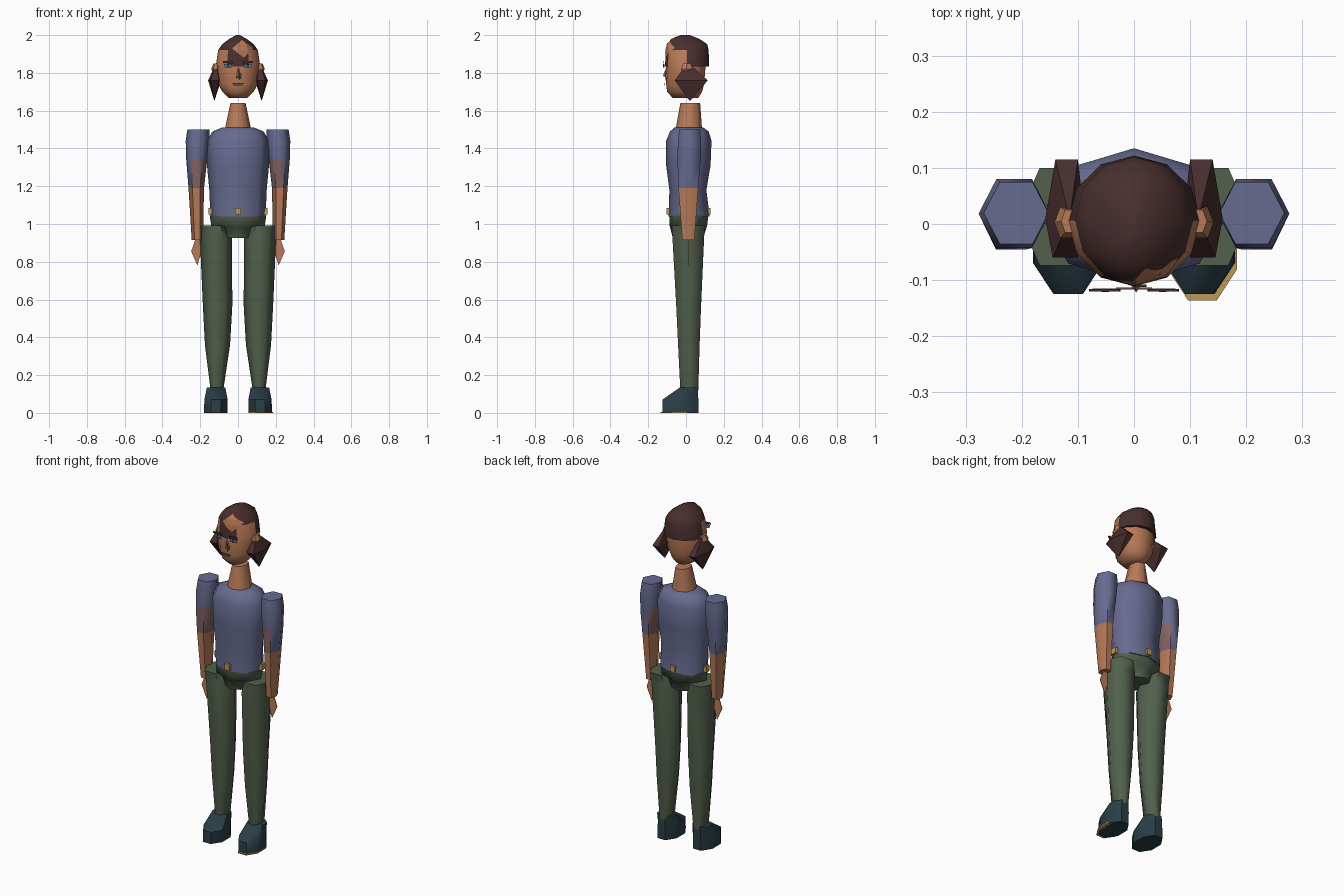
import bpy, bmesh, math

if "Cube" in bpy.data.objects:
    bpy.data.objects.remove(bpy.data.objects["Cube"])


def material(name, r, g, b):
    m = bpy.data.materials.new(name)
    lin = [(c / 255 / 12.92) if c < 10 else ((c / 255 + 0.055) / 1.055) ** 2.4 for c in (r, g, b)]
    m.diffuse_color = (*lin, 1)
    m.use_nodes = True
    m.node_tree.nodes["Principled BSDF"].inputs["Base Color"].default_value = (*lin, 1)
    return m


skin = material("skin", 184, 122, 88)
sleeve_edge = material("sleeve_edge", 130, 98, 98)
shirt = material("shirt_blue", 103, 107, 143)
trousers = material("trousers_green", 82, 96, 76)
leather = material("shoe_teal", 42, 62, 70)
hair = material("hair_brown", 72, 46, 46)
gold = material("brass", 190, 152, 86)
iris = material("eye_grey_blue", 98, 118, 148)
lip = material("lip_brown", 100, 72, 72)


def finish(name, bm, mats, rule=None, angle=65):
    bmesh.ops.recalc_face_normals(bm, faces=bm.faces)
    if rule:
        for f in bm.faces:
            f.material_index = rule(f.calc_center_median(), f.normal)
    me = bpy.data.meshes.new(name)
    bm.to_mesh(me)
    bm.free()
    ob = bpy.data.objects.new(name, me)
    bpy.context.collection.objects.link(ob)
    for m in mats:
        me.materials.append(m)
    if angle:
        bpy.ops.object.select_all(action='DESELECT')
        ob.select_set(True)
        bpy.context.view_layer.objects.active = ob
        bpy.ops.object.shade_smooth_by_angle(angle=math.radians(angle))
    return ob


def bridge(name, rings, mats, rule=None, angle=65):
    """Skin a stack of equal point rings and cap both ends."""
    bm = bmesh.new()
    vs = [[bm.verts.new(p) for p in r] for r in rings]
    n = len(rings[0])
    for a, b in zip(vs, vs[1:]):
        for i in range(n):
            bm.faces.new((a[i], a[(i + 1) % n], b[(i + 1) % n], b[i]))
    bm.faces.new(vs[0])
    bm.faces.new(vs[-1])
    return finish(name, bm, mats, rule, angle)


def loft(name, levels, mats, n=8, turn=0, side=1, rule=None, angle=65):
    """Polygon sections fitted in boxes: (z, x0, x1, y0, y1)."""
    unit = [(math.cos(t), math.sin(t)) for t in (math.tau * i / n + turn for i in range(n))]
    mx = max(p[0] for p in unit)
    my = max(p[1] for p in unit)
    rings = [[(side * ((x0 + x1) / 2 + u / mx * (x1 - x0) / 2),
               (y0 + y1) / 2 + v / my * (y1 - y0) / 2, z) for u, v in unit]
             for z, x0, x1, y0, y1 in levels]
    return bridge(name, rings, mats, rule, angle)


def sym(levels):
    return [(z, -w, w, y0, y1) for z, w, y0, y1 in levels]


def plate(name, pts, y, mat, depth=0.004):
    """Thin upright plate from x, z points."""
    return bridge(name, [[(x, yy, z) for x, z in pts] for yy in (y, y + depth)], [mat], angle=0)


def block(name, c, s, mat):
    bm = bmesh.new()
    bmesh.ops.create_cube(bm, size=1)
    for v in bm.verts:
        v.co = [c[i] + v.co[i] * s[i] for i in range(3)]
    return finish(name, bm, [mat], angle=0)


# Body core
loft("torso", sym([(1.04, .146, -.092, .125), (1.18, .152, -.088, .108), (1.31, .164, -.105, .13),
                   (1.44, .166, -.105, .135), (1.49, .135, -.085, .12), (1.512, .08, -.06, .09)]), [shirt])
loft("hips", sym([(.925, .07, -.07, .09), (.985, .085, -.085, .11),
                  (.992, .142, -.087, .112), (1.045, .15, -.088, .118)]), [trousers])
loft("neck", sym([(1.5, .07, -.055, .085), (1.64, .04, -.03, .075)]), [skin])

# Belt studs: front, back and both sides
for label, c, s in (("front", (0, -.094, 1.067), (.03, .02, .035)), ("back", (0, .12, 1.067), (.03, .02, .035)),
                    ("left", (.146, .016, 1.067), (.02, .03, .035)), ("right", (-.146, .016, 1.067), (.02, .03, .035))):
    block("belt_stud_" + label, c, s, gold)

# Head, nose and face plates
loft("head", sym([(1.667, .05, -.07, .065), (1.7, .083, -.1, .085), (1.74, .105, -.105, .096),
                  (1.83, .112, -.105, .103), (1.9, .1, -.1, .1)]), [skin], n=12)
bridge("nose", [[(-.012, -.1, 1.77), (.018, -.1, 1.77), (.004, -.122, 1.785)],
                [(-.004, -.1, 1.825), (.008, -.1, 1.825), (.002, -.106, 1.825)]], [skin], angle=0)
plate("nose_shade", [(.004, 1.81), (.022, 1.79), (.006, 1.76)], -.112, lip)
plate("mouth", [(-.032, 1.747), (.032, 1.747), (.02, 1.733), (-.02, 1.733)], -.117, lip)

# Hair cap: bare temples, brown elsewhere
cap = loft("hair_cap", sym([(1.835, .118, -.111, .122), (1.92, .105, -.107, .12), (1.952, .083, -.1, .112),
                            (1.98, .046, -.078, .07), (2.0, .01, -.03, .02)]), [hair, skin], n=12,
           rule=lambda c, n: int(1.84 < c.z < 1.92 and -.09 < c.y < 0))

# Bare forehead patch laid on the cap
bm = bmesh.new()
bm.faces.new([bm.verts.new((x, -.2, z)) for x, z in ((-.03, 1.928), (.03, 1.88), (.078, 1.93), (.02, 1.972))])
bmesh.ops.subdivide_edges(bm, edges=bm.edges, cuts=9, use_grid_fill=True)
patch = finish("forehead_patch", bm, [skin], angle=0)
wrap = patch.modifiers.new("wrap", 'SHRINKWRAP')
wrap.target = cap
wrap.wrap_method = 'PROJECT'
wrap.wrap_mode = 'ABOVE_SURFACE'
wrap.use_project_y = True
wrap.use_positive_direction = True
wrap.offset = .003


def arm_rule(c, n):
    if c.z < 1.19:
        return 0
    inward = n.x * (1 if c.x > 0 else -1) < .3
    return 1 if c.z < 1.34 and inward and n.y < .8 else 2


for s, label in ((1, "left"), (-1, "right")):
    # Eyes, brows, ears and side hair
    plate(label + "_eye", [(s * x, z) for x, z in ((.032, 1.828), (.072, 1.83), (.074, 1.848), (.034, 1.848))],
          -.119, iris)
    plate(label + "_pupil", [(s * x, z) for x, z in ((.045, 1.829), (.058, 1.829), (.058, 1.848), (.045, 1.848))],
          -.121, leather)
    plate(label + "_brow", [(s * x, z) for x, z in ((.024, 1.85), (.08, 1.852), (.078, 1.864), (.026, 1.86))],
          -.12, hair)
    loft(label + "_ear", [(1.775, .1, .115, -.01, .02), (1.82, .1, .142, -.025, .03),
                          (1.85, .1, .13, -.015, .025)], [skin], n=6, side=s, angle=0)
    outline = ((.1, -.06), (.145, -.06), (.158, .01), (.14, .115), (.1, .115), (.09, .03))
    lock = []
    for z, k, cx, cy in ((1.655, .04, .125, .02), (1.76, 1, .12, .02), (1.85, .06, .115, .01)):
        lock.append([(s * (cx + (x - .12) * k), cy + (y - .02) * k, z) for x, y in outline])
    bridge(label + "_hair_lock", lock, [hair], angle=30)

    # Arms with a flat hand
    loft(label + "_arm", [(.915, .185, .245, -.02, .045), (1.19, .18, .262, -.04, .065),
                          (1.34, .163, .274, -.045, .078), (1.44, .15, .277, -.043, .08),
                          (1.5, .152, .268, -.036, .075)], [skin, sleeve_edge, shirt], n=6, side=s, rule=arm_rule)
    plate(label + "_hand", [(s * x, z) for x, z in ((.185, .93), (.218, .94), (.248, .855), (.215, .78), (.195, .85))],
          .012, skin)

    # Legs and shoes
    loft(label + "_leg", [(.12, .078, .145, -.03, .065), (.36, .042, .175, -.042, .072),
                          (.57, .03, .186, -.052, .08), (.93, .032, .202, -.072, .096),
                          (.992, .055, .206, -.074, .1)], [trousers], n=6, side=s)
    loft(label + "_shoe", [(0, .055, .18, -.125, .065), (.07, .055, .178, -.125, .065),
                           (.135, .067, .165, -.032, .064)], [leather], turn=math.pi / 8, side=s, angle=40)

# Thin sole showing at one toe
loft("left_sole", [(0, .06, .184, -.136, .055), (.006, .06, .184, -.136, .055)], [gold], turn=math.pi / 8, angle=0)
